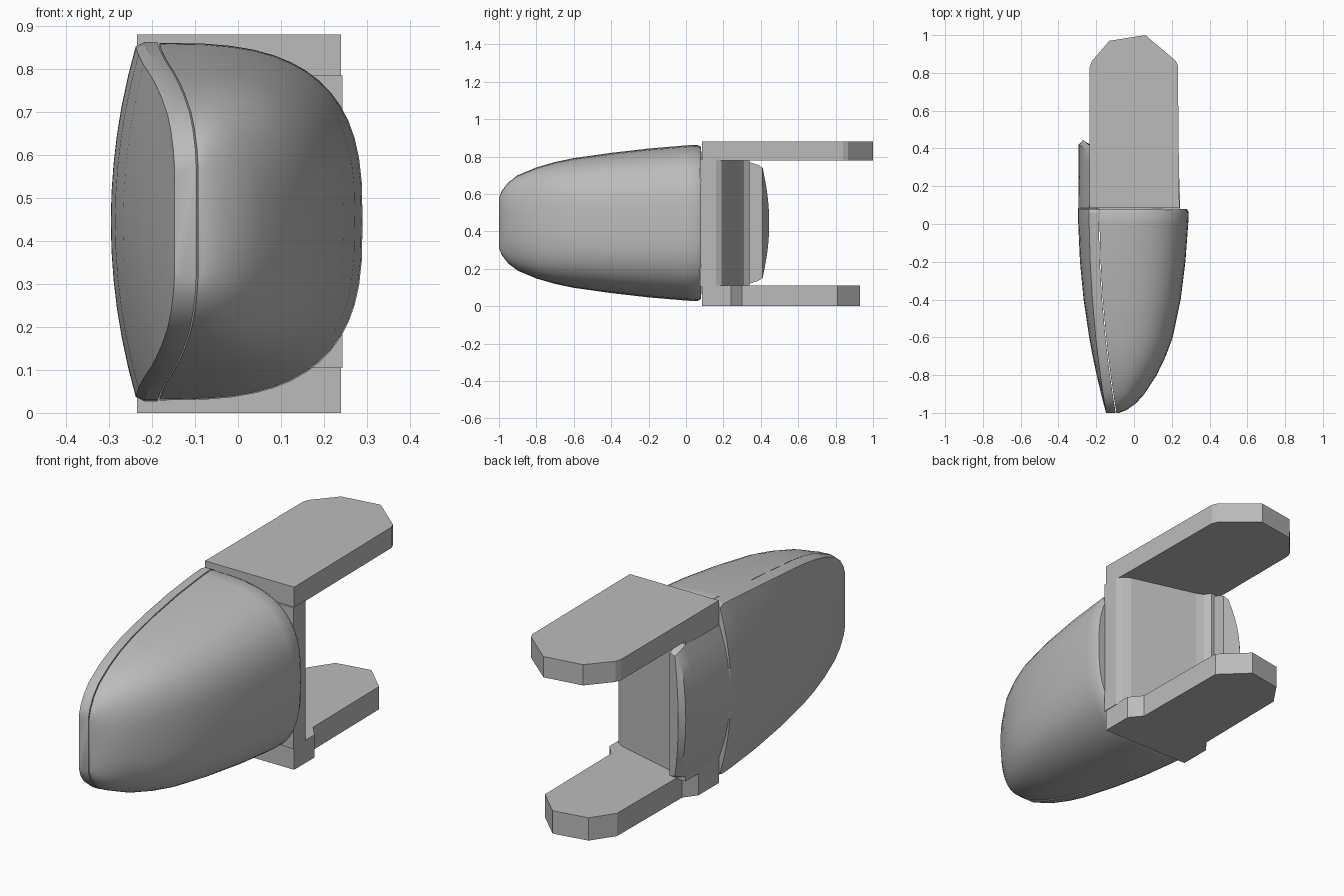
import bpy, bmesh, math

cube = bpy.data.objects.get("Cube")
if cube:
    bpy.data.objects.remove(cube)

grey = bpy.data.materials.new("plain grey")
grey.use_nodes = True
tone = (0.5, 0.5, 0.5, 1)
grey.diffuse_color = tone
grey.node_tree.nodes["Principled BSDF"].inputs["Base Color"].default_value = tone

MID = 0.445  # height of the housing's centre line


def finish(name, bm, smooth=None):
    bmesh.ops.recalc_face_normals(bm, faces=bm.faces)
    mesh = bpy.data.meshes.new(name)
    bm.to_mesh(mesh)
    bm.free()
    mesh.materials.append(grey)
    obj = bpy.data.objects.new(name, mesh)
    bpy.context.collection.objects.link(obj)
    if smooth:
        bpy.ops.object.select_all(action='DESELECT')
        obj.select_set(True)
        bpy.context.view_layer.objects.active = obj
        bpy.ops.object.shade_smooth_by_angle(angle=math.radians(smooth))
    return obj


def loft(name, rings, smooth):
    """Skin a row of equal-length closed sections and cap both ends."""
    bm = bmesh.new()
    rows = [[bm.verts.new(p) for p in ring] for ring in rings]
    n = len(rows[0])
    for a, b in zip(rows, rows[1:]):
        for i in range(n):
            j = (i + 1) % n
            bm.faces.new((a[i], a[j], b[j], b[i]))
    bm.faces.new(rows[0])
    bm.faces.new(rows[-1])
    return finish(name, bm, smooth)


def prism(name, outline, z0, z1):
    """Extrude a plan outline between two heights."""
    bm = bmesh.new()
    base = bm.faces.new([bm.verts.new((x, y, z0)) for x, y in outline])
    top = bmesh.ops.extrude_face_region(bm, geom=[base])["geom"]
    verts = [v for v in top if isinstance(v, bmesh.types.BMVert)]
    bmesh.ops.translate(bm, verts=verts, vec=(0, 0, z1 - z0))
    return finish(name, bm)


def seam(y):
    u = max(0, (0.08 - y) / 1.08)
    return -0.183 + 0.09 * u * u


# Housing stations: y, half height, outer x
stations = [(-1, .13, -.08), (-.985, .17, -.04), (-.95, .215, .01),
            (-.9, .253, .055), (-.8, .295, .12), (-.7, .324, .168),
            (-.6, .345, .205), (-.4, .373, .247), (-.2, .396, .272),
            (0, .413, .287), (.06, .416, .29), (.08, .405, .28)]


# Domed outer shell: half superellipse sections growing from the seam
def shell_ring(y, h, out, steps=28):
    s = seam(y)
    power = 2 / (2.9 if y > -0.9 else 2.5)
    ring = []
    for i in range(steps + 1):
        a = math.pi * (i / steps - 0.5)
        c, v = max(0, math.cos(a)), math.sin(a)
        ring.append((s + (out - s) * c ** power, y,
                     MID + h * math.copysign(abs(v) ** power, v)))
    return ring


loft("outer_shell", [shell_ring(*s) for s in stations], 40)


# Bowed inner cover with a thick rim
def cover_ring(y, h, inner, rim, bulge, bow=0, steps=12):
    ring = []
    for i in range(steps + 1):
        t = 2 * i / steps - 1
        ring.append((rim - bulge * (1 - t * t), y - bow * t * t,
                     MID + h * 0.975 * t))
    ring.append((rim + 0.02, y - bow, MID + h))
    ring.append((inner, y - bow, MID + h))
    ring.append((inner, y - bow, MID - h))
    ring.append((rim + 0.02, y - bow, MID - h))
    return ring


rings = []
for y, h, _ in stations:
    u = (0.08 - y) / 1.08
    rings.append(cover_ring(y, h + 0.002, seam(y) - 0.004, seam(y) - 0.055,
                            0.058 * (1 - u * u)))
# Narrow rear tongue of the cover, fitting between the arms
for y, h, rim in [(.085, .325, -.237), (.34, .325, -.235), (.42, .31, -.235),
                  (.445, .295, -.228)]:
    rings.append(cover_ring(y, h, -0.2, rim, 0.058 if y < .43 else 0.042,
                            0.035 if y > .35 else 0))
loft("inner_cover", rings, 25)

# Hinge block with a sloping, rounded-in back face
prism("hinge_block", [(-.235, .075), (.243, .075), (.243, .16), (.228, .19),
                      (.195, .21), (-.13, .295), (-.165, .31), (-.185, .34),
                      (-.235, .34)], 0.105, 0.785)

# Mounting arms with clipped ends
prism("upper_arm", [(-.235, .085), (.24, .085), (.232, .84), (.22, .865),
                    (.06, 1), (-.13, .97), (-.225, .86), (-.235, .83)],
      0.78, 0.88)
prism("lower_arm", [(-.235, .085), (.24, .085), (.24, .24), (.19, .3),
                    (.185, .81), (.06, .93), (-.11, .9), (-.185, .79),
                    (-.19, .3), (-.235, .24)], 0, 0.11)
